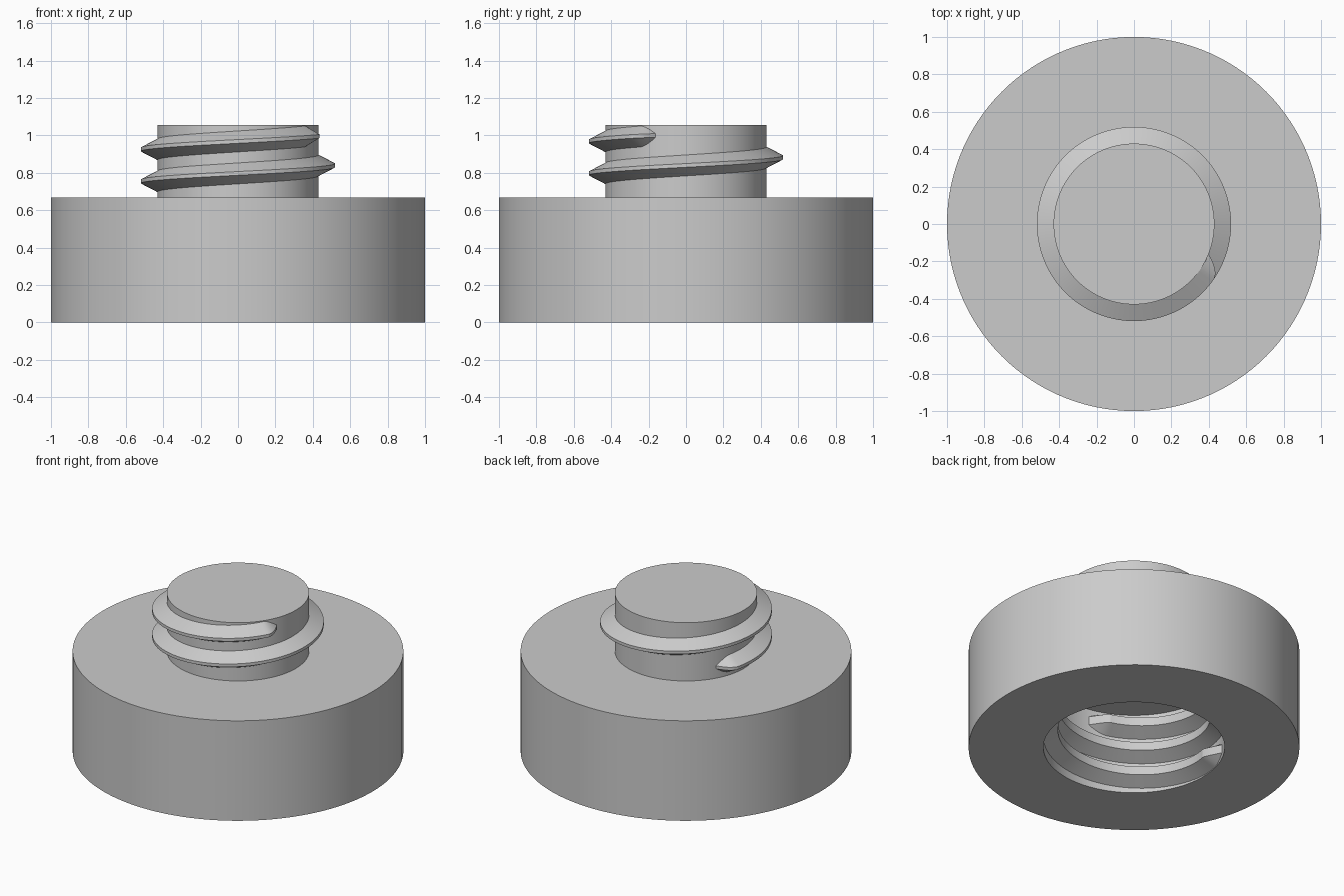
import bpy
import bmesh
from math import cos, sin, radians

cube = bpy.data.objects.get("Cube")
if cube:
    bpy.data.objects.remove(cube, do_unlink=True)

grey = bpy.data.materials.new("plain grey")
grey.use_nodes = True
grey.diffuse_color = (0.6, 0.6, 0.6, 1)
grey.node_tree.nodes["Principled BSDF"].inputs["Base Color"].default_value = (0.6, 0.6, 0.6, 1)

SIDES = 120
PITCH = 0.171
STUD_R, BORE_R = 0.43, 0.548
BASE_TOP, STUD_TOP, BORE_TOP = 0.667, 1.056, 0.54


def finish(name, bm):
    bmesh.ops.recalc_face_normals(bm, faces=bm.faces)
    mesh = bpy.data.meshes.new(name)
    bm.to_mesh(mesh)
    bm.free()
    mesh.materials.append(grey)
    obj = bpy.data.objects.new(name, mesh)
    bpy.context.collection.objects.link(obj)
    bpy.ops.object.select_all(action='DESELECT')
    obj.select_set(True)
    bpy.context.view_layer.objects.active = obj
    bpy.ops.object.shade_smooth_by_angle(angle=radians(15))
    return obj


def lathe(name, profile):
    """Turn an (r, z) profile around the z axis."""
    bm = bmesh.new()
    verts = [bm.verts.new((r, 0, z)) for r, z in profile]
    edges = [bm.edges.new(pair) for pair in zip(verts, verts[1:])]
    bmesh.ops.spin(bm, geom=verts + edges, cent=(0, 0, 0), axis=(0, 0, 1),
                   angle=radians(360), steps=SIDES)
    bmesh.ops.remove_doubles(bm, verts=bm.verts, dist=1e-5)
    return finish(name, bm)


def thread(name, wall, crest, root_half, crest_half, start, end, z_start, z_max):
    """Sweep a trapezoid ridge along a helix, sinking both ends into the wall."""
    bm = bmesh.new()
    height = crest - wall
    sunk = wall - height * 0.15
    section = [(sunk, -root_half), (wall, -root_half), (crest, -crest_half),
               (crest, crest_half), (wall, root_half), (sunk, root_half)]
    rings = []
    for a in range(start, end + 1, 2):
        lead = min(a - start, end - a, 12) / 12
        shift = -height * 1.02 * (1 - lead) ** 1.5
        z = z_start + PITCH * (a - start) / 360
        t = radians(a)
        rings.append([bm.verts.new(((r + shift) * cos(t), (r + shift) * sin(t),
                                    max(0.004, min(z + dz, z_max))))
                      for r, dz in section])
    n = len(section)
    for lower, upper in zip(rings, rings[1:]):
        for i in range(n):
            j = (i + 1) % n
            bm.faces.new((lower[i], lower[j], upper[j], upper[i]))
    bm.faces.new(rings[0])
    bm.faces.new(rings[-1])
    return finish(name, bm)


# Round base with a blind bore underneath and a stud on top
lathe("base_and_stud", [
    (0, BORE_TOP), (BORE_R, BORE_TOP), (BORE_R, 0), (1, 0), (1, BASE_TOP),
    (STUD_R, BASE_TOP), (STUD_R, STUD_TOP), (0, STUD_TOP)])

# Outer ridge around the stud
thread("stud_thread", STUD_R, 0.519, 0.056, 0.01, 150, 698, 0.74, STUD_TOP - 0.004)

# Inner ridge around the bore wall
thread("bore_thread", BORE_R, 0.46, 0.072, 0.028, 154, 980, 0.068, BORE_TOP - 0.004)
